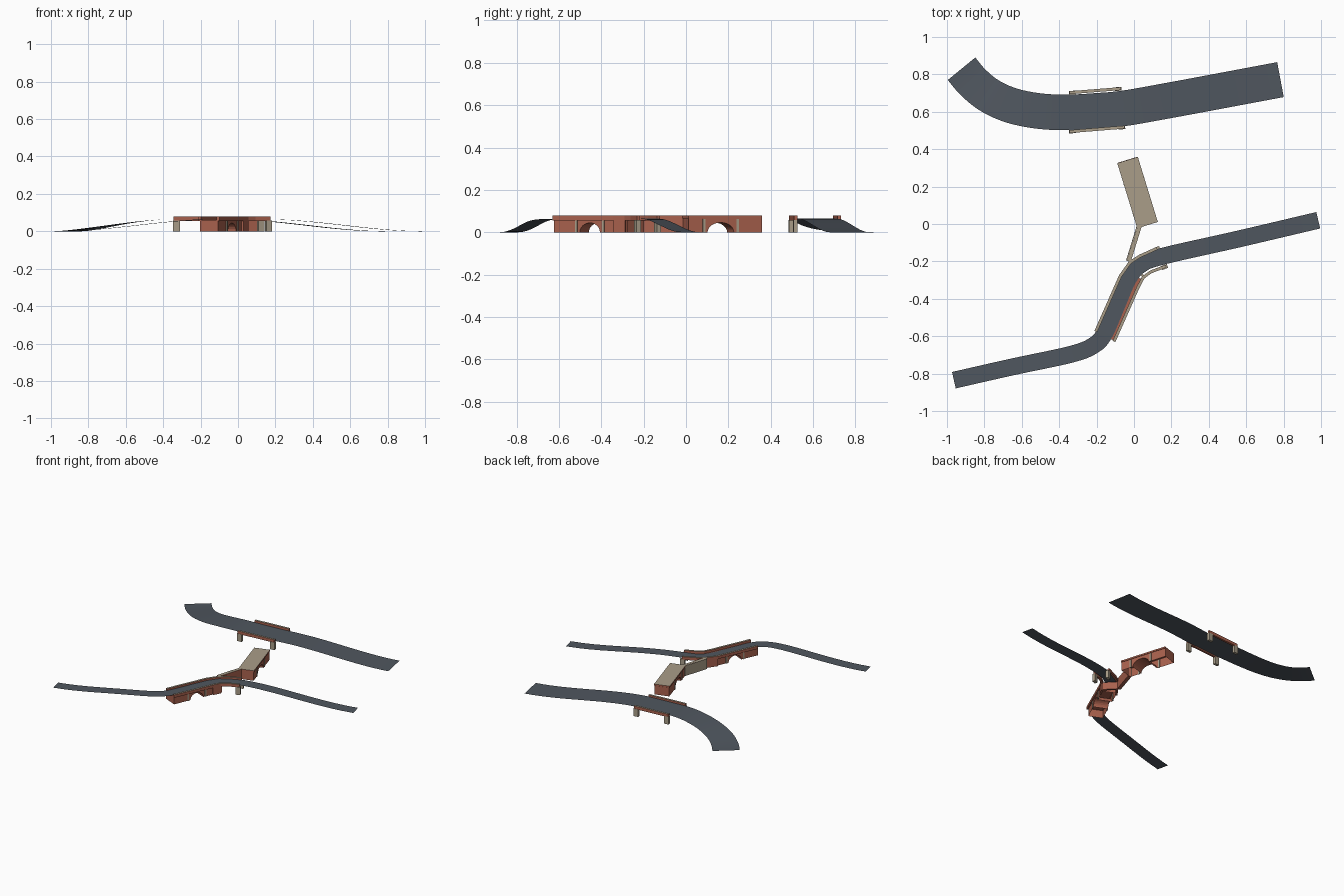
import bpy, bmesh, math
from mathutils import Vector, Matrix

if "Cube" in bpy.data.objects:
    bpy.data.objects.remove(bpy.data.objects["Cube"])


def material(name, rgb):
    m = bpy.data.materials.new(name)
    m.diffuse_color = (*rgb, 1)
    m.use_nodes = True
    m.node_tree.nodes["Principled BSDF"].inputs["Base Color"].default_value = m.diffuse_color
    return m


BRICK = material("brick", (0.40, 0.12, 0.075))
STONE = material("stone", (0.40, 0.34, 0.25))
ASPHALT = material("asphalt", (0.08, 0.095, 0.115))
DECK, TOP = 0.064, 0.078


def finish(name, bm, mats, top_stone=False, fix=True):
    if fix:
        bmesh.ops.recalc_face_normals(bm, faces=bm.faces[:])
    bm.normal_update()
    if top_stone:
        for f in bm.faces:
            if f.normal.z > 0.7:
                f.material_index = 1
    me = bpy.data.meshes.new(name)
    bm.to_mesh(me)
    bm.free()
    ob = bpy.data.objects.new(name, me)
    for m in mats:
        me.materials.append(m)
    bpy.context.collection.objects.link(ob)
    return ob


def spline(pts, n=5):
    """Catmull-Rom samples through 2D points."""
    p = [Vector(q) for q in pts]
    p = [2 * p[0] - p[1]] + p + [2 * p[-1] - p[-2]]
    out = []
    for i in range(1, len(p) - 2):
        a, b, c, d = p[i - 1:i + 3]
        for k in range(n):
            t = k / n
            out.append(0.5 * (2 * b + (c - a) * t + (2 * a - 5 * b + 4 * c - d) * t * t
                              + (3 * b - a - 3 * c + d) * t ** 3))
    return out + [p[-2]]


def sides(path, width):
    """Mitred left and right offsets of a 2D path."""
    out = []
    for i, p in enumerate(path):
        d0 = (p - path[max(i - 1, 0)]).normalized()
        d1 = (path[min(i + 1, len(path) - 1)] - p).normalized()
        d = (d0 + d1).normalized()
        k = 1 / max(0.6, d.dot(d1 if d1.length else d0))
        nrm = Vector((-d.y, d.x)) * width / 2 * k
        out.append((p + nrm, p - nrm))
    return out


def road(name, pts, width, flat0, flat1, n=5):
    """Thin road sheet, level between two control points, easing to the ground at both ends."""
    path = spline(pts, n)
    s = [0]
    for a, b in zip(path, path[1:]):
        s.append(s[-1] + (b - a).length)
    f0, f1 = s[flat0 * n], s[flat1 * n]
    bm = bmesh.new()
    rows = []
    for (l, r), d in zip(sides(path, width), s):
        t = min(1, d / f0, (s[-1] - d) / (s[-1] - f1))
        z = DECK * t * t * (3 - 2 * t)
        rows.append((bm.verts.new((*l, z)), bm.verts.new((*r, z))))
    for (a, b), (c, d) in zip(rows, rows[1:]):
        bm.faces.new((b, d, c, a))
    return finish(name, bm, [ASPHALT], fix=False)


def wall(name, pts, width, z0, z1):
    """Brick wall following a path, with a stone top."""
    bm = bmesh.new()
    rings = []
    for l, r in sides([Vector(p) for p in pts], width):
        rings.append([bm.verts.new(v) for v in ((*l, z0), (*l, z1), (*r, z1), (*r, z0))])
    for a, b in zip(rings, rings[1:]):
        for i in range(4):
            j = (i + 1) % 4
            bm.faces.new((a[i], a[j], b[j], b[i]))
    bm.faces.new(rings[0])
    bm.faces.new(rings[-1][::-1])
    return finish(name, bm, [BRICK, STONE], True)


def box(name, loc, size, angle, mat):
    bm = bmesh.new()
    bmesh.ops.create_cube(bm, size=1, matrix=Matrix.Translation(loc)
                          @ Matrix.Rotation(angle, 4, 'Z') @ Matrix.Diagonal((*size, 1)))
    return finish(name, bm, [mat])


def arch(name, centre, angle, length, width, height, c, a, rise):
    """Arched brick block, hollow and open beneath its legs, with stone pilasters."""
    h = length / 2
    prof = [(-h, 0), (-h, height), (h, height), (h, 0)]
    prof += [(c + a * math.cos(t), rise * math.sin(t)) for t in
             [math.pi * i / 12 for i in range(13)]]
    M = Matrix.Translation((*centre, 0)) @ Matrix.Rotation(angle, 4, 'Z')
    bm = bmesh.new()
    A, B = [[bm.verts.new(M @ Vector((u, s * width / 2, z))) for u, z in prof] for s in (-1, 1)]
    bm.faces.new(A)
    bm.faces.new(B[::-1])
    n = len(prof)
    for i in range(n):
        j = (i + 1) % n
        if i not in (3, n - 1):          # legs stay open below
            bm.faces.new((A[i], B[i], B[j], A[j]))
    finish(name, bm, [BRICK, STONE], False)
    for s in (-1, 1):
        for e in (-1, 1):
            p = M @ Vector((c + e * (a + 0.018), s * width / 2, height * 0.46))
            box(name + "_pilaster", p, (0.012, 0.008, height * 0.92), angle, STONE)


# Roads
road("north_road", [(-.922, .83), (-.86, .757), (-.77, .685), (-.65, .632), (-.5, .603), (-.35, .597),
                    (-.2, .605), (-.05, .619), (.2, .663), (.49, .717), (.783, .772)], .19, 5, 7)
road("south_road", [(-.963, -.835), (-.65, -.764), (-.33, -.695), (-.21, -.645), (-.155, -.58),
                    (-.09, -.43), (-.03, -.292), (.035, -.218), (.15, -.173), (.56, -.08),
                    (.985, .02)], .09, 4, 8)

# North bridge: parapets on corner piers
wall("north_bridge_parapet", [(-.345, .702), (-.07, .724)], .016, .055, TOP)
wall("north_bridge_parapet", [(-.345, .494), (-.05, .518)], .016, .055, TOP)
for x, y in ((-.33, .702), (-.085, .722), (-.33, .495), (-.065, .516)):
    box("north_bridge_pier", (x, y, .029), (.036, .02, .058), math.radians(5), STONE)

# South bridge: arch block, bent parapets and side walls
arch("south_bridge_arch", (-.082, -.437), math.radians(66), .36, .105, .06, .005, .052, .044)
EAST = [(-.107, -.628), (.022, -.338), (.05, -.285), (.09, -.256), (.172, -.225)]
WEST = [(-.204, -.574), (-.073, -.278), (-.022, -.206), (.03, -.172), (.123, -.13)]
for side, path in (("east", EAST), ("west", WEST)):
    wall(f"south_bridge_{side}_parapet", path, .016, .055, TOP)
    wall(f"south_bridge_{side}_side_wall", path[1:3], .014, 0, .056)
wall("south_bridge_end_wall", [(.05, -.28), (-.022, -.206)], .014, 0, .056)
for x, y in ((.163, -.23), (.122, -.134)):
    box("south_bridge_pier", (x, y, .029), (.034, .022, .058), math.radians(22), STONE)

# Wing wall joining the south bridge to the middle arch, faced in stone to the west
wall("wing_wall", [(-.028, -.2), (.03, -.012)], .022, 0, TOP)
wing = (Vector((.03, -.012)) - Vector((-.028, -.2)))
box("wing_wall_facing", (-.012, -.102, .039), (wing.length, .004, .078),
    math.atan2(wing.y, wing.x), STONE)

# Middle arch with a stone slab on top
ang = math.atan2(.348, -.107)
arch("middle_arch", (.018, .17), ang, .362, .108, .067, -.023, .065, .046)
wall("middle_arch_deck", [(.0725, -.006), (-.0345, .342)], .115, .066, TOP)
